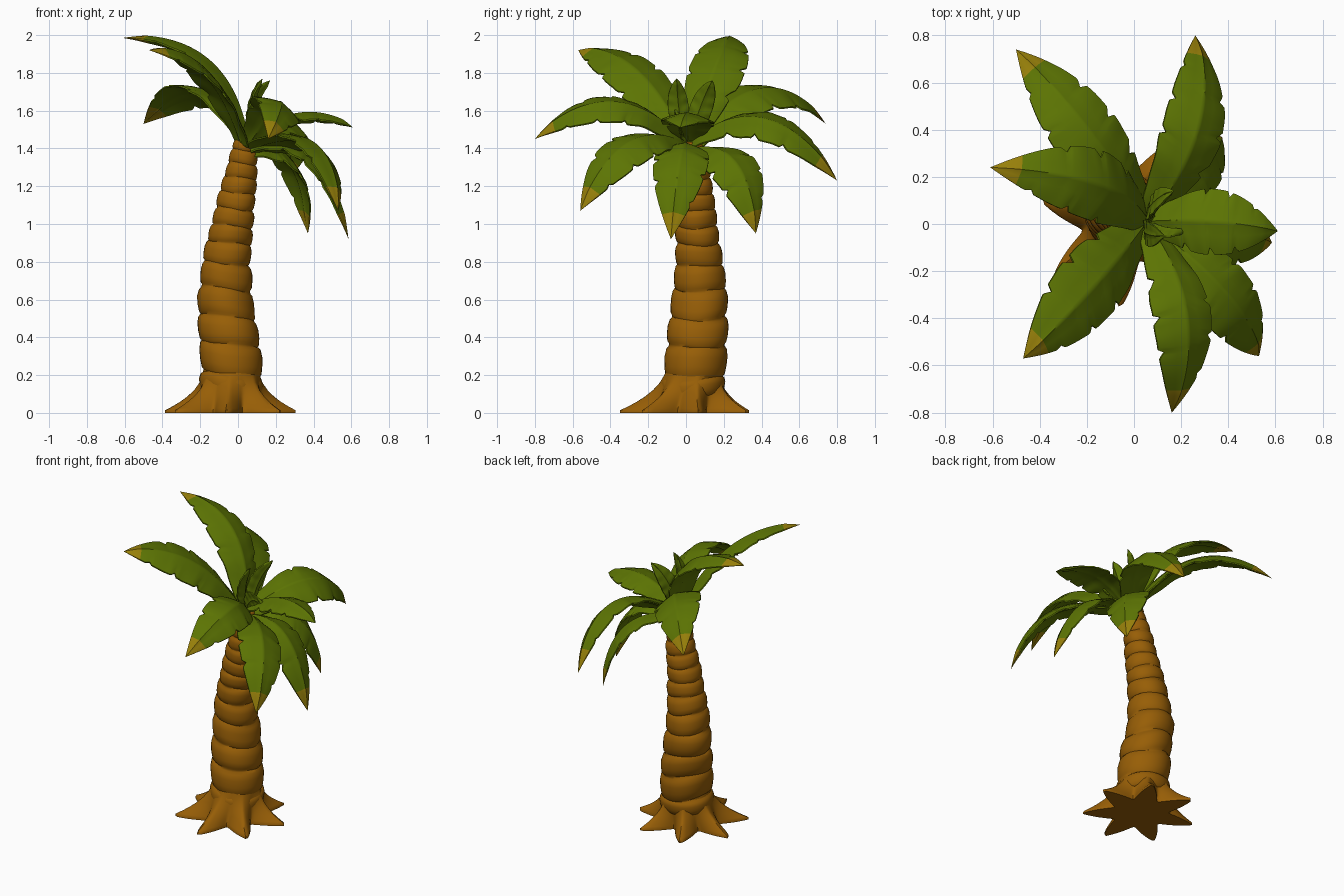
import bpy, bmesh, math
from mathutils import Vector

if "Cube" in bpy.data.objects:
    bpy.data.objects.remove(bpy.data.objects["Cube"])

def material(name, rgb):
    m = bpy.data.materials.new(name)
    m.diffuse_color = (*rgb, 1)
    m.use_nodes = True
    m.node_tree.nodes["Principled BSDF"].inputs["Base Color"].default_value = m.diffuse_color
    return m

BARK = material("bark brown", (0.31, 0.112, 0.002))
GREEN = material("leaf green", (0.108, 0.176, 0.001))
TIP = material("leaf tip yellow", (0.31, 0.215, 0.003))

def finish(bm, name, mats, angle=50):
    bmesh.ops.recalc_face_normals(bm, faces=bm.faces)
    me = bpy.data.meshes.new(name)
    bm.to_mesh(me)
    bm.free()
    ob = bpy.data.objects.new(name, me)
    bpy.context.collection.objects.link(ob)
    for m in mats:
        me.materials.append(m)
    bpy.ops.object.select_all(action='DESELECT')
    ob.select_set(True)
    bpy.context.view_layer.objects.active = ob
    bpy.ops.object.shade_smooth_by_angle(angle=math.radians(angle))
    return ob

def loft(name, rings):
    """Closed skin over a stack of point rings, capped at both ends."""
    bm = bmesh.new()
    vs = [[bm.verts.new(p) for p in r] for r in rings]
    n = len(vs[0])
    for a, b in zip(vs, vs[1:]):
        for i in range(n):
            j = (i + 1) % n
            bm.faces.new((a[i], a[j], b[j], b[i]))
    bm.faces.new(vs[0][::-1])
    bm.faces.new(vs[-1])
    return finish(bm, name, [BARK])

# Trunk: height, centre x, centre y, radius
AXIS = [(0.0, -0.04, 0.02, .17), (0.2, -0.035, 0.045, .16), (0.4, -0.045, 0.058, .158),
        (0.6, -0.067, 0.075, .144), (0.8, -0.06, 0.07, .124), (1.0, -0.031, 0.056, .107),
        (1.2, 0.005, 0.05, .09), (1.4, 0.037, 0.035, .066), (1.5, 0.055, 0.02, .045)]

def axis(z):
    for a, b in zip(AXIS, AXIS[1:]):
        if z <= b[0]:
            f = (z - a[0]) / (b[0] - a[0])
            return [a[k] + (b[k] - a[k]) * f for k in (1, 2, 3)]
    return AXIS[-1][1:]

JOINTS = [0.1, 0.2, 0.365, 0.51, 0.66, 0.79, 0.9, 0.99, 1.08, 1.165, 1.245, 1.32, 1.39, 1.44]
BULGE = [(0.0, .92), (.1, .99), (.35, 1.03), (.65, 1.05), (.88, 1.01), (.97, .94)]
rings = []
for k, (z0, z1) in enumerate(zip(JOINTS, JOINTS[1:])):
    for f, s in BULGE:
        z = z0 + (z1 - z0) * f
        x, y, r = axis(z)
        ring = []
        for i in range(32):
            t = math.tau * i / 32
            rr = r * s * (1 + 0.015 * math.sin(3 * t + 2.1 * k))
            tilt = -0.13 * r * math.cos(t) + 0.05 * r * math.sin(2 * t + k * 1.7)
            ring.append((x + rr * math.cos(t), y + rr * math.sin(t), z + tilt))
        rings.append(ring)
loft("trunk", rings)

# Root flare: seven pointed roots
rings = []
for z in (0, .014, .025, .04, .06, .085, .12, .16, .2, .235):
    h = max(0, z - .014) / .221
    x, y = -0.045 + 0.01 * h, 0.005 + 0.04 * h
    ring = []
    for i in range(112):
        t = math.tau * i / 112
        ph = ((t - math.radians(165)) * 7 / math.tau) % 1
        tri = abs(2 * ph - 1)                       # 1 on a root, 0 in a valley
        spike = tri ** 1.5
        r = .147 + .03 * (1 - h) + spike * .19 * (1 - h) ** 2.4
        ring.append((x + r * math.cos(t), y + r * math.sin(t), z))
    rings.append(ring)
loft("roots", rings)

# Fronds: arched, notched blades with a midrib; the crown leans towards +x
CROWN = Vector((.55, 0, 1)).normalized()

def frond(name, base, mid, tip, width, yellow=True, lobes=4.6, droop=.24, lean=CROWN):
    a, m, b = Vector(base), Vector(mid), Vector(tip)
    c = 2 * m - (a + b) / 2
    side = lean.cross(b - a).normalized()

    def point(t):
        return a * (1 - t) ** 2 + c * 2 * t * (1 - t) + b * t * t

    def half(t, s):
        w = width * (.38 + .62 * math.sin(min(1, t / .4) * math.pi / 2))
        if t > .42:
            w *= max(0, 1 - ((t - .42) / .58) ** 2.3)
        if lobes and .2 < t < .86:                  # narrow tears, offset per side
            f = (t * lobes + (.4 if s > 0 else 0)) % 1
            w *= 1 - .22 * max(0, 1 - f / .22)
        return w

    n = 64
    us = (-1, -.8, -.45, -.08, 0, .08, .45, .8, 1)
    layers = []
    bm = bmesh.new()
    for sign in (1, -1):
        grid = []
        for i in range(n + 1):
            t = i / n
            fade = min(1, (1 - t) * 9)
            row = []
            for u in us:
                tt = t + .07 * abs(u) * (1 - t) * min(1, 4 * t)
                tan = (2 * (1 - tt) * (c - a) + 2 * tt * (b - c)).normalized()
                up = tan.cross(side).normalized()
                w = half(t, u) if abs(u) > .5 else half(t, 0) * .97
                thick = .013 * (1 - abs(u)) ** .6 * (1 - .5 * t) + .004
                if u == 0:
                    thick += .003
                ripple = .005 * math.sin(t * 34) * abs(u) * (1 - t)
                p = point(tt) + side * u * w
                p += up * (-droop * w * abs(u) ** 1.5 + sign * thick * fade + ripple)
                row.append(bm.verts.new(p))
            grid.append(row)
        layers.append(grid)

    def skin(vs, i):
        bm.faces.new(vs).material_index = int(yellow and i / n >= .87)

    top, bot = layers
    for i in range(n):
        for g in layers:
            for j in range(len(us) - 1):
                skin((g[i][j], g[i][j + 1], g[i + 1][j + 1], g[i + 1][j]), i)
        for j in (0, -1):                           # side walls
            skin((top[i][j], top[i + 1][j], bot[i + 1][j], bot[i][j]), i)
    for j in range(len(us) - 1):                    # stalk end
        skin((top[0][j], top[0][j + 1], bot[0][j + 1], bot[0][j]), 0)
    bmesh.ops.remove_doubles(bm, verts=bm.verts, dist=.0004)
    finish(bm, name, [GREEN, TIP])

# base, middle, tip, half width, yellow tip
FRONDS = [
    ((.04, .04, 1.43), (-.20, .40, 1.705), (-.50, .74, 1.53), .155, True),
    ((.04, .02, 1.43), (-.165, .17, 1.86), (-.61, .24, 1.985), .15, True),
    ((.03, -.01, 1.43), (-.18, -.27, 1.81), (-.47, -.57, 1.92), .16, True),
    ((.06, -.02, 1.43), (.22, -.40, 1.635), (.16, -.80, 1.45), .14, True),
    ((.07, -.01, 1.41), (.40, -.31, 1.415), (.53, -.56, 1.07), .145, True),
    ((.07, .01, 1.45), (.34, .01, 1.575), (.61, -.03, 1.51), .14, False),
    ((.07, .01, 1.39), (.39, -.03, 1.34), (.585, -.08, .92), .145, True),
    ((.06, .03, 1.42), (.27, .42, 1.545), (.26, .80, 1.23), .145, True),
    ((.06, .03, 1.38), (.285, .26, 1.315), (.37, .37, .95), .145, True)]
for k, (p, q, r, w, yel) in enumerate(FRONDS):
    frond(f"frond_{k + 1}", p, q, r, w, yel)

# Young shoots in the middle of the crown
SHOOTS = [((.06, -.01, 1.43), (.07, -.04, 1.62), (.13, -.05, 1.77), .055),
          ((.07, .02, 1.43), (.09, .08, 1.62), (.17, .14, 1.76), .06),
          ((.08, -.01, 1.45), (.14, -.03, 1.55), (.23, -.03, 1.52), .065)]
for k, (p, q, r, w) in enumerate(SHOOTS):
    frond(f"young_shoot_{k + 1}", p, q, r, w, False, lobes=0, droop=.2, lean=Vector((1, 0, .5)))
